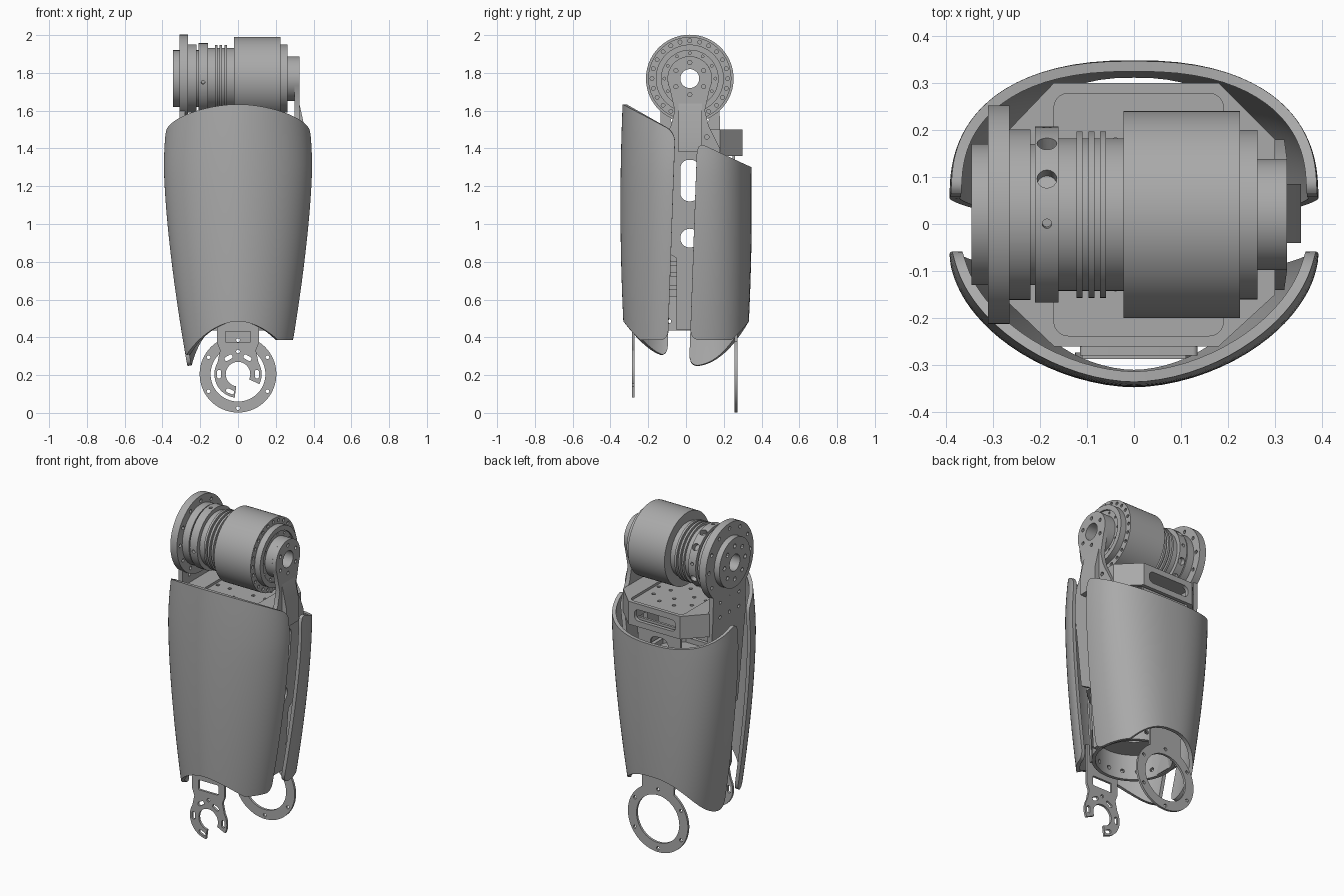
import bpy, bmesh
from math import sin, cos, pi, radians, sqrt
from mathutils import Matrix, Vector

if "Cube" in bpy.data.objects:
    bpy.data.objects.remove(bpy.data.objects["Cube"])

grey = bpy.data.materials.new("machined grey")
grey.use_nodes = True
grey.diffuse_color = (0.4, 0.4, 0.4, 1)
grey.node_tree.nodes["Principled BSDF"].inputs["Base Color"].default_value = (0.4, 0.4, 0.4, 1)

# local plate axes (u, v, thickness) mapped to the world for each facing
FACING = {
    "x": Matrix(((0, 0, 1), (1, 0, 0), (0, 1, 0))),
    "y": Matrix(((1, 0, 0), (0, 0, -1), (0, 1, 0))),
    "z": Matrix.Identity(3),
}
AY, AZ = 0.02, 1.77   # hip axis
KZ = 0.205            # knee axis height
parts = []


def finish(name, mesh):
    mesh.materials.clear()
    mesh.materials.append(grey)
    ob = bpy.data.objects.new(name, mesh)
    bpy.context.scene.collection.objects.link(ob)
    parts.append(ob)
    return ob


def arc(cu, cv, r, a0=0, a1=360, n=48):
    steps = n if abs(a1 - a0) == 360 else n - 1
    return [(cu + r * cos(radians(a0 + (a1 - a0) * i / steps)),
             cv + r * sin(radians(a0 + (a1 - a0) * i / steps))) for i in range(n)]


def rounded(cu, cv, w, h, r, turn=0):
    pts = []
    for k, (sx, sy) in enumerate(((1, 1), (-1, 1), (-1, -1), (1, -1))):
        pts += arc(sx * (w / 2 - r), sy * (h / 2 - r), r, 90 * k, 90 * k + 90, 8)
    c, s = cos(radians(turn)), sin(radians(turn))
    return [(cu + u * c - v * s, cv + u * s + v * c) for u, v in pts]


def hole_ring(cu, cv, radius, count, r, start=0):
    return [arc(cu + radius * cos(2 * pi * i / count + start),
                cv + radius * sin(2 * pi * i / count + start), r, n=12) for i in range(count)]


def plate(name, facing, lo, hi, outline, holes=()):
    """Flat outline with holes, given thickness from lo to hi along its facing axis."""
    cu = bpy.data.curves.new(name, "CURVE")
    cu.dimensions = "2D"
    cu.fill_mode = "BOTH"
    cu.extrude = (hi - lo) / 2
    for pts in (outline, *holes):
        sp = cu.splines.new("POLY")
        sp.points.add(len(pts) - 1)
        for p, (u, v) in zip(sp.points, pts):
            p.co = (u, v, 0, 1)
        sp.use_cyclic_u = True
    tmp = bpy.data.objects.new(name, cu)
    bpy.context.scene.collection.objects.link(tmp)
    bpy.context.view_layer.update()
    mesh = bpy.data.meshes.new_from_object(tmp.evaluated_get(bpy.context.evaluated_depsgraph_get()))
    bpy.data.objects.remove(tmp)
    mid = (lo + hi) / 2
    shift = {"x": (mid, 0, 0), "y": (0, mid, 0), "z": (0, 0, mid)}[facing]
    mesh.transform(Matrix.Translation(shift) @ FACING[facing].to_4x4())
    bm = bmesh.new()
    bm.from_mesh(mesh)
    bmesh.ops.remove_doubles(bm, verts=bm.verts, dist=1e-5)
    bmesh.ops.recalc_face_normals(bm, faces=bm.faces)
    bm.to_mesh(mesh)
    bm.free()
    return finish(name, mesh)


def tube(name, x0, x1, r, bore=0.05, holes=()):
    return plate(name, "x", x0, x1, arc(AY, AZ, r, n=72), [arc(AY, AZ, bore), *holes])


def cut(ob, cutter):
    parts.remove(cutter)
    cutter.hide_render = True
    cutter.hide_set(True)
    mod = ob.modifiers.new("cut", "BOOLEAN")
    mod.object, mod.operation, mod.solver = cutter, "DIFFERENCE", "EXACT"


def drill(ob, centre, axis, radius, holes):
    """Radial holes given as (angle, hole radius) around an axis."""
    bm = bmesh.new()
    out = Matrix.Identity(4) if axis == "X" else Matrix.Rotation(pi / 2, 4, "X")
    for angle, r in holes:
        spot = (Matrix.Translation(centre) @ Matrix.Rotation(radians(angle), 4, axis)
                @ out @ Matrix.Translation((0, 0, radius)))
        bmesh.ops.create_cone(bm, cap_ends=True, segments=16, radius1=r, radius2=r, depth=0.05, matrix=spot)
    mesh = bpy.data.meshes.new("hole_cutter")
    bm.to_mesh(mesh)
    bm.free()
    cut(ob, finish("hole_cutter", mesh))


# hip actuator, from the output flange to the drum
tube("output_hub", -0.345, -0.31, 0.15, holes=hole_ring(AY, AZ, 0.1, 8, 0.013))
tube("output_flange", -0.31, -0.265, 0.232, holes=hole_ring(AY, AZ, 0.2, 12, 0.011))
tube("flange_neck", -0.265, -0.22, 0.181)
tube("collar_core", -0.22, -0.155, 0.15)
collar = tube("clamp_collar", -0.21, -0.16, 0.187, 0.14)
drill(collar, (-0.185, AY, AZ), "X", 0.18,
      [(a, 0.01) for a in (6, 96, 186, 276)] + [(a, 0.021) for a in (216, 246, 306, 336)])
tube("rear_barrel", -0.16, -0.02, 0.162)
for i in range(3):
    x = -0.122 + 0.025 * i
    tube("cooling_fin", x, x + 0.013, 0.177)
tube("drum", -0.022, 0.215, 0.22, 0.15)
tube("drum_core", -0.02, 0.215, 0.16)
tube("drum_end_ring", 0.215, 0.225, 0.22, holes=hole_ring(AY, AZ, 0.2, 24, 0.01))
tube("end_cap", 0.225, 0.262, 0.18, 0.15)
tube("end_cap_core", 0.225, 0.252, 0.15, holes=hole_ring(AY, AZ, 0.135, 12, 0.007))
tube("bearing_boss", 0.252, 0.30, 0.118)

# side plates that carry the actuator and lean in toward the knee
windows = [rounded(AY, 1.23, 0.1, 0.22, 0.045), arc(AY, 0.925, 0.05, n=32)]


def side_plate(name, lo, hi, outline, holes):
    ob = plate(name, "x", lo, hi, outline, holes)
    side = 1 if lo > 0 else -1
    bm = bmesh.new()
    bm.from_mesh(ob.data)
    bmesh.ops.bisect_plane(bm, geom=bm.verts[:] + bm.edges[:] + bm.faces[:],
                           plane_co=(0, 0, 1.48), plane_no=(0, 0, 1))
    for v in bm.verts:
        v.co.x -= side * 0.07 * max(0, 1.48 - v.co.z)
    bm.to_mesh(ob.data)
    bm.free()


foot = [(-0.14, 1.4), (-0.12, 0.86), (-0.05, 0.82), (-0.05, 0.44),
        (0.09, 0.44), (0.09, 0.82), (0.15, 0.86), (0.18, 1.4)]
side_plate("right_side_plate", 0.298, 0.325,
           arc(AY, AZ, 0.118, -25, 205, 32) + [(-0.06, 1.6), (-0.08, 1.52)] + foot + [(0.12, 1.52), (0.1, 1.6)],
           windows + [arc(AY, AZ, 0.05)] + hole_ring(AY, AZ, 0.085, 6, 0.011, pi / 6)
           + [arc(0.11, 1.46, 0.012, n=12)])
side_plate("left_side_plate", -0.31, -0.28,
           arc(AY, AZ, 0.155, 0, 180, 32) + [(-0.135, 1.5)] + foot + [(0.18, 1.5)],
           windows + [arc(AY, AZ, 0.05)]
           + [arc(y, z, 0.011, n=12) for z in (1.46, 1.55) for y in (-0.07, 0.02, 0.11)])
plate("plate_rib", "y", -0.04, 0.085, [(0.32, 1.66), (0.355, 1.5), (0.355, 1.38), (0.3, 1.38)])

# eight-sided frame with a slotted wall and a drilled deck
OCT = [(-0.17, 0.3), (-0.285, 0.18), (-0.285, -0.15), (-0.17, -0.26),
       (0.18, -0.26), (0.3, -0.15), (0.3, 0.18), (0.18, 0.3)]


def octagon(s):
    return [(u * s, AY + (v - AY) * s) for u, v in OCT]


well = rounded(0.01, AY, 0.36, 0.515, 0.03)
frame = plate("frame_wall", "z", 1.36, 1.5, octagon(1), [well])
cut(frame, plate("frame_slot_cutter", "y", -0.4, 0.4, rounded(0, 1.43, 0.28, 0.07, 0.03)))
plate("frame_deck", "z", 1.468, 1.485, well,
      hole_ring(0.01, AY, 0.16, 10, 0.011) + hole_ring(0.01, AY, 0.08, 4, 0.011))
plate("frame_ledge", "y", -0.28, -0.255, rounded(0.01, 1.43, 0.25, 0.13, 0.01),
      [rounded(0.01, 1.43, 0.2, 0.07, 0.03)])
plate("middle_shelf", "z", 1.02, 1.1, octagon(0.86), [octagon(0.78)])
plate("middle_web", "z", 1.05, 1.07, octagon(0.8), hole_ring(0, AY, 0.14, 8, 0.012))
plate("lower_shelf", "z", 0.84, 0.86, octagon(0.82), [arc(0, AY, 0.1)])
for z in (0.65, 0.72, 0.78):
    plate("lower_drum_ring", "z", z, z + 0.025, arc(0, AY, 0.21))
plate("lower_drum", "z", 0.6, 0.84, arc(0, AY, 0.19))
cup = plate("knee_cup", "z", 0.435, 0.62, arc(0, 0, 0.235, n=64), [arc(0, 0, 0.215, n=64)])
drill(cup, (0, 0, 0.485), "Z", 0.225, [(i * 22.5, 0.012) for i in range(16)])
plate("knee_cup_floor", "z", 0.59, 0.62, arc(0, 0, 0.22), [arc(0, 0, 0.07)])
for name, y in (("front_spine", -0.26), ("back_spine", 0.245)):
    plate(name, "y", y, y + 0.015, [(-0.1, 0.5), (0.1, 0.5), (0.15, 1.4), (-0.15, 1.4)],
          [rounded(0, z, 0.12, 0.16, 0.04) for z in (0.95, 1.23)])

# open hook bracket at the front of the knee
hook = ([(0.11, 0.62), (-0.11, 0.62), (-0.11, 0.37), (-0.095, 0.33)] + arc(0, KZ, 0.125, 150, 262, 24)
        + arc(0, KZ, 0.065, 262, -25, 36) + arc(0, KZ, 0.125, -25, 30, 12) + [(0.095, 0.33), (0.11, 0.37)])
plate("front_knee_bracket", "y", -0.287, -0.273, hook,
      [rounded(0, 0.402, 0.135, 0.06, 0.008), arc(0, 0.325, 0.01, n=12)]
      + [rounded(0.1 * cos(radians(a)), KZ + 0.1 * sin(radians(a)), 0.022, 0.045, 0.01, a)
         for a in (0, 60, 120, 180, 245)])

# closed ring bracket at the back of the knee
plate("back_knee_bracket", "y", 0.258, 0.272,
      [(0.11, 0.62), (-0.11, 0.62)] + arc(0, KZ, 0.203, 122, 418, 72), [arc(0, KZ, 0.145, n=64)]
      + hole_ring(0, KZ, 0.18, 6, 0.01, pi / 6))


def shell(name, side, edge, reach, top, power, drop_left):
    """Curved cover; side is -1 for the front and +1 for the back."""
    cols, rows, rad = 60, 24, 0.05

    def point(a, z):
        ye = edge[0] + (edge[1] - edge[0]) * (z - 0.4)
        width = 0.392 - (0.098 * ((1.3 - z) / 0.9) ** 1.5 if z < 1.3 else 0.25 * (z - 1.3) ** 2)
        far = reach - 0.04 * (z - 1.1) ** 2
        c, s = cos(a), max(0, sin(a))
        x = width * (1 if c > 0 else -1) * abs(c) ** power
        return Vector((x, ye + side * (far - abs(ye)) * s ** power, z))

    bm = bmesh.new()
    grid = []
    for i in range(cols + 1):
        u = i / cols
        a = pi * (u - 0.12 * sin(2 * pi * u))
        y = point(a, top[0]).y
        d = min(rad, abs(y - point(0, top[0]).y))
        trim = rad - sqrt(rad * rad - (rad - d) ** 2)
        zt = top[0] + top[1] * (abs(y) - reach) - trim
        c = cos(a)
        fall = 0.1 * min(1, (c / 0.75) ** 2) if c > 0 else drop_left * c * c
        zb = 0.485 - fall + trim
        grid.append([bm.verts.new(point(a, zb + (zt - zb) * j / rows)) for j in range(rows + 1)])
    for p, q in zip(grid, grid[1:]):
        for j in range(rows):
            f = bm.faces.new((p[j], q[j], q[j + 1], p[j + 1]))
            if side < 0:
                f.normal_flip()
    mesh = bpy.data.meshes.new(name)
    bm.to_mesh(mesh)
    bm.free()
    mod = finish(name, mesh).modifiers.new("thickness", "SOLIDIFY")
    mod.thickness, mod.offset = 0.022, -1


shell("front_cover", -1, (-0.095, -0.06), 0.347, (1.64, 0.52), 1.1, 0.185)
shell("back_cover", 1, (0.022, 0.058), 0.348, (1.3, -0.46), 0.83, 0.24)

# apply cuts and thickness, then smooth curved faces and keep machined edges crisp
bpy.ops.object.select_all(action="DESELECT")
for ob in parts:
    ob.select_set(True)
bpy.context.view_layer.objects.active = parts[0]
bpy.ops.object.convert(target="MESH")
bpy.ops.object.shade_smooth_by_angle(angle=radians(30))
